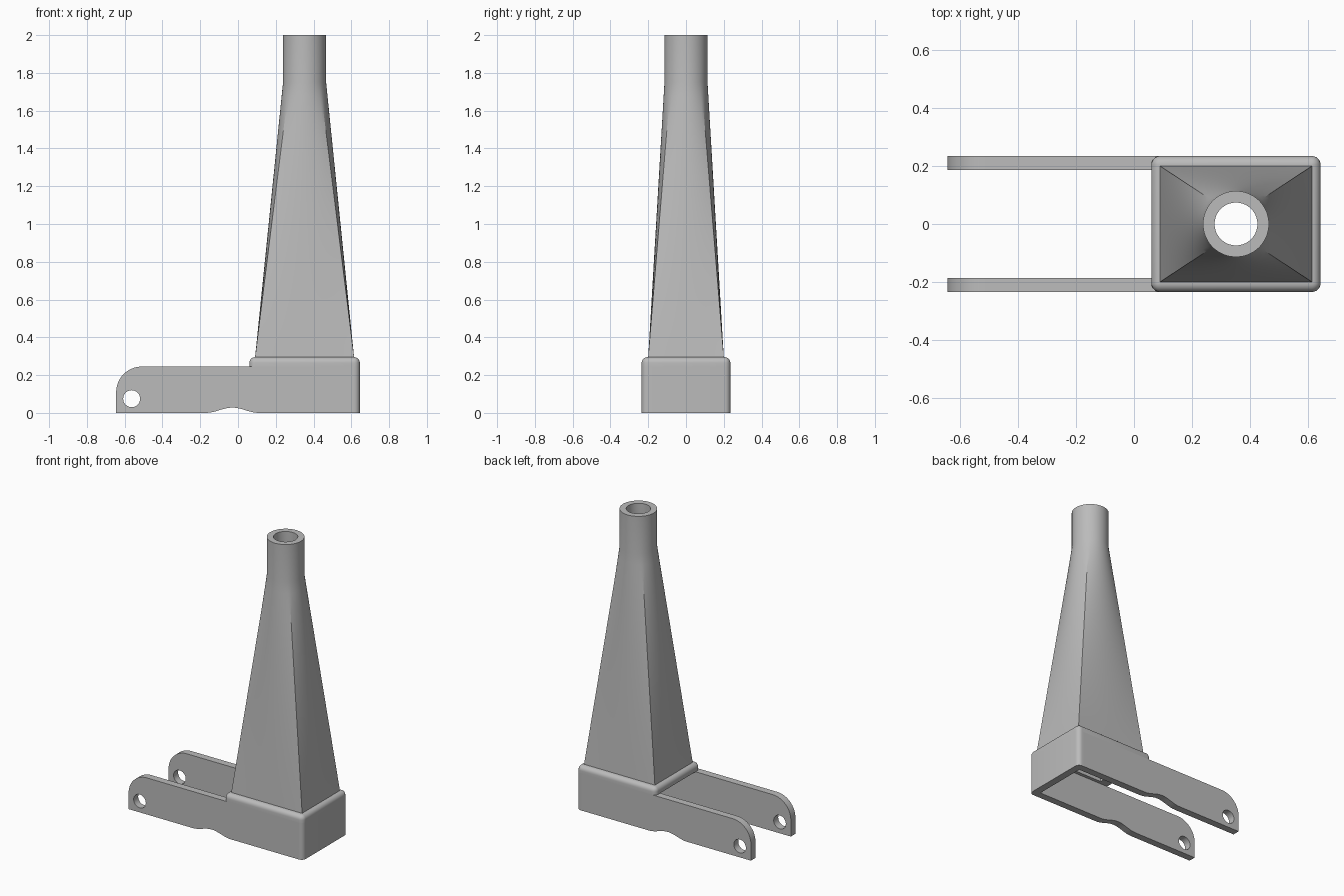
import bpy, bmesh
from math import sin, cos, pi, radians
from mathutils import Vector

cube = bpy.data.objects.get("Cube")
if cube:
    bpy.data.objects.remove(cube)

grey = bpy.data.materials.new("plain grey")
grey.use_nodes = True
grey.diffuse_color = (0.5, 0.5, 0.5, 1)
grey.node_tree.nodes["Principled BSDF"].inputs["Base Color"].default_value = (0.5, 0.5, 0.5, 1)

CX = 0.3525               # centre of the base and tower
HX, HY = 0.2925, 0.235    # half sizes of the base
WALL = 0.048
ARM_TOP, BASE_TOP, TOP = 0.245, 0.295, 2.0
NECK = 1.75               # where the tower becomes a round tube


def finish(ob):
    ob.data.materials.clear()
    ob.data.materials.append(grey)
    bpy.ops.object.select_all(action='DESELECT')
    ob.select_set(True)
    bpy.context.view_layer.objects.active = ob
    bpy.ops.object.shade_smooth_by_angle(angle=radians(25))


def mesh_object(name, bm):
    bmesh.ops.recalc_face_normals(bm, faces=bm.faces)
    me = bpy.data.meshes.new(name)
    bm.to_mesh(me)
    bm.free()
    ob = bpy.data.objects.new(name, me)
    bpy.context.collection.objects.link(ob)
    finish(ob)
    return ob


def loft(name, rings):
    """Skin a closed series of rings; the last joins back to the first."""
    bm = bmesh.new()
    loops = [[bm.verts.new(p) for p in ring] for ring in rings]
    n = len(rings[0])
    for a, b in zip(loops, loops[1:] + loops[:1]):
        for i in range(n):
            j = (i + 1) % n
            bm.faces.new((a[i], a[j], b[j], b[i]))
    return mesh_object(name, bm)


def rounded_ring(hx, hy, r, z, n=7):
    pts = []
    for k, (sx, sy) in enumerate(((1, 1), (-1, 1), (-1, -1), (1, -1))):
        for i in range(n):
            a = (k + i / (n - 1)) * pi / 2
            pts.append(Vector((CX + sx * (hx - r) + r * cos(a),
                               sy * (hy - r) + r * sin(a), z)))
    return pts


def rect_ring(hx, hy, z, n=16):
    corners = [(1, -1), (1, 1), (-1, 1), (-1, -1)]
    pts = []
    for k in range(4):
        a, b = Vector(corners[k]), Vector(corners[(k + 1) % 4])
        for i in range(n):
            p = a.lerp(b, i / n)
            pts.append(Vector((CX + p.x * hx, p.y * hy, z)))
    return pts


def circle_ring(r, z, n=16):
    return [Vector((CX + r * cos(a), r * sin(a), z))
            for a in ((i / n - 0.5) * pi / 2 for i in range(4 * n))]


def blend(a, b, steps=20):
    return [[p.lerp(q, s / steps) for p, q in zip(a, b)] for s in range(steps + 1)]


# Base cap with rounded upper edge and an opening into the tower
R = 0.03
cap = [rounded_ring(HX, HY, R, ARM_TOP)]
for i in range(7):
    a = i / 6 * pi / 2
    inset = R * (1 - cos(a))
    cap.append(rounded_ring(HX - inset, HY - inset, R - inset + 0.001,
                            BASE_TOP - R + R * sin(a)))
for z in (BASE_TOP, ARM_TOP):
    cap.append(rounded_ring(HX - 0.07, HY - 0.07, 0.001, z))
loft("base_cap", cap)

# Hollow tower blending from a rectangle to a round tube
outer = blend(rect_ring(0.262, 0.2, BASE_TOP), circle_ring(0.114, NECK))
inner = blend(circle_ring(0.074, NECK), rect_ring(HX - 0.07, HY - 0.07, BASE_TOP))
loft("tower", outer + [circle_ring(0.114, TOP), circle_ring(0.074, TOP)] + inner)

# End wall of the base, with rounded upright edges
bm = bmesh.new()
bmesh.ops.create_cube(bm, size=1)
for v in bm.verts:
    v.co = (CX + HX - WALL * (0.5 - v.co.x), v.co.y * 2 * HY, (v.co.z + 0.5) * ARM_TOP)
edges = [e for e in bm.edges
         if all(v.co.x > CX + HX - 0.01 for v in e.verts)
         and abs(e.verts[0].co.z - e.verts[1].co.z) > 0.1]
bmesh.ops.bevel(bm, geom=edges, offset=R, segments=6, profile=0.5, affect='EDGES')
mesh_object("end_wall", bm)

# Side plates: base walls that run on into the two arms
END, CORNER = -0.645, 0.135
outline = [(END, 0)]
for i in range(17):
    a = pi - i / 16 * pi / 2
    outline.append((END + CORNER + CORNER * cos(a), ARM_TOP - CORNER + CORNER * sin(a)))
outline += [(CX + HX - R, ARM_TOP), (CX + HX - R, 0)]
for i in range(17):
    u = 1 - i / 8
    outline.append((-0.03 + 0.14 * u, 0.014 * (1 + cos(pi * u))))
hole = [(-0.563 + 0.045 * cos(i * pi / 16), 0.075 + 0.045 * sin(i * pi / 16))
        for i in range(32)]

for name, side in (("left_arm", -1), ("right_arm", 1)):
    cu = bpy.data.curves.new(name, 'CURVE')
    cu.dimensions = '2D'
    cu.fill_mode = 'BOTH'
    cu.extrude = WALL / 2
    for pts in (outline, hole):
        sp = cu.splines.new('POLY')
        sp.points.add(len(pts) - 1)
        for p, (x, z) in zip(sp.points, pts):
            p.co = (x, z, 0, 1)
        sp.use_cyclic_u = True
    ob = bpy.data.objects.new(name, cu)
    ob.location.y = side * (HY - WALL / 2)
    ob.rotation_euler.x = pi / 2
    bpy.context.collection.objects.link(ob)
    bpy.ops.object.select_all(action='DESELECT')
    ob.select_set(True)
    bpy.context.view_layer.objects.active = ob
    bpy.ops.object.convert(target='MESH')
    ob = bpy.context.view_layer.objects.active
    bm = bmesh.new()
    bm.from_mesh(ob.data)
    bmesh.ops.remove_doubles(bm, verts=bm.verts, dist=0.0001)
    bmesh.ops.recalc_face_normals(bm, faces=bm.faces)
    bm.to_mesh(ob.data)
    bm.free()
    finish(ob)
